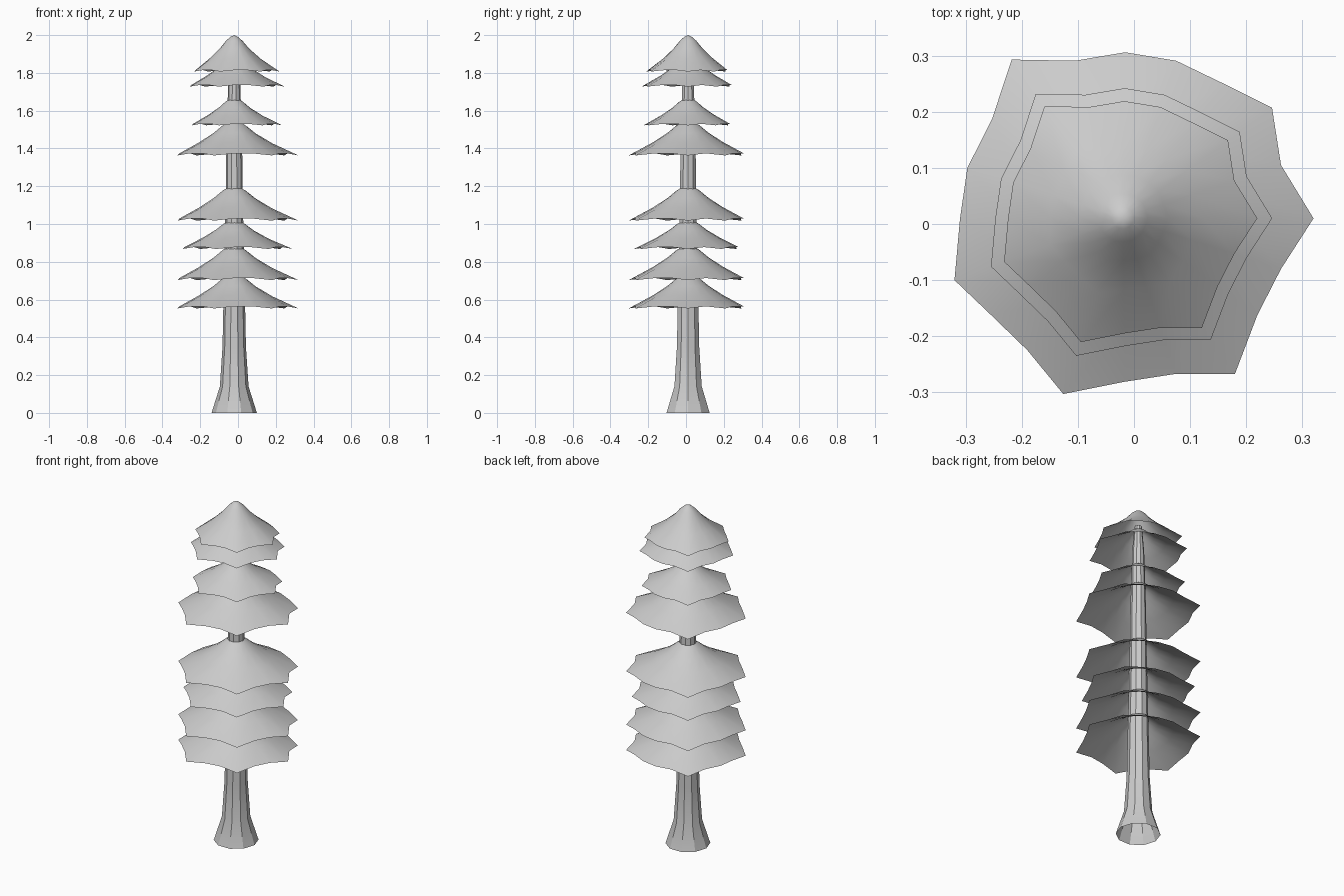
import bpy
import bmesh
import math
from mathutils import Vector

if "Cube" in bpy.data.objects:
    bpy.data.objects.remove(bpy.data.objects["Cube"])

AXIS = Vector((-0.02, 0.011))


def make_material(name, rgb):
    mat = bpy.data.materials.new(name)
    mat.use_nodes = True
    mat.diffuse_color = (*rgb, 1)
    mat.node_tree.nodes["Principled BSDF"].inputs["Base Color"].default_value = (*rgb, 1)
    return mat


GREY = make_material("plain grey", (0.6, 0.6, 0.6))


def loft(name, rings, apex=None, smooth=None):
    """Skin a stack of rings, optionally closed by a point on top."""
    bm = bmesh.new()
    loops = [[bm.verts.new(p) for p in ring] for ring in rings]
    n = len(loops[0])
    for low, high in zip(loops, loops[1:]):
        for i in range(n):
            j = (i + 1) % n
            bm.faces.new((low[i], low[j], high[j], high[i]))
    if apex:
        tip = bm.verts.new(apex)
        for i in range(n):
            bm.faces.new((loops[-1][i], loops[-1][(i + 1) % n], tip))
    mesh = bpy.data.meshes.new(name)
    bm.to_mesh(mesh)
    bm.free()
    mesh.materials.append(GREY)
    obj = bpy.data.objects.new(name, mesh)
    bpy.context.collection.objects.link(obj)
    if smooth:
        bpy.ops.object.select_all(action='DESELECT')
        obj.select_set(True)
        bpy.context.view_layer.objects.active = obj
        bpy.ops.object.shade_smooth_by_angle(angle=math.radians(smooth))
    return obj


# Trunk: flared foot, slow taper, open underneath
SIDES = 10
trunk_profile = [(0.12, 0), (0.076, 0.14), (0.062, 0.35), (0.057, 0.6),
                 (0.046, 1.1), (0.042, 1.4), (0.032, 1.75), (0.02, 1.9)]
loft("trunk", [[(AXIS.x + r * math.cos(math.tau * i / SIDES),
                 AXIS.y + r * math.sin(math.tau * i / SIDES), z)
                for i in range(SIDES)] for r, z in trunk_profile], smooth=25)

# Ragged rim shared by every branch tier
RIM = [(0.32, 0.01), (0.262, 0.105), (0.246, 0.207), (0.16, 0.25), (0.075, 0.291),
       (-0.016, 0.306), (-0.105, 0.291), (-0.218, 0.293), (-0.253, 0.187),
       (-0.297, 0.10), (-0.31, 0.01), (-0.32, -0.10), (-0.255, -0.162),
       (-0.19, -0.225), (-0.126, -0.303), (-0.016, -0.281), (0.075, -0.267),
       (0.18, -0.267), (0.22, -0.162), (0.262, -0.08)]
TIPS = (0, 2, 7, 11, 14, 17)
SLOPE = [(1, 0), (0.62, 0.34), (0.36, 0.62), (0.2, 0.84), (0.09, 0.95)]


def branch_tier(name, base, scale, height):
    offsets = [(Vector(p) - AXIS) * scale for p in RIM]
    mean = sum(o.length for o in offsets) / len(offsets)
    rings = []
    for t, h in SLOPE:
        ring = []
        for i, o in enumerate(offsets):
            # Upper rings become round, the rim droops at its tips
            p = o.normalized().lerp(o / mean, t) * mean * t + AXIS
            lift = (0.003 if i in TIPS else 0.014) * t * scale
            ring.append((p.x, p.y, base + h * height + lift))
        rings.append(ring)
    loft(name, rings, (AXIS.x, AXIS.y, base + height), smooth=50)


# Base height, width scale and cone height, from the ground up
tiers = [(0.55, 1, 0.19), (0.7, 1, 0.19), (0.865, 0.91, 0.16), (1.015, 1, 0.19),
         (1.36, 1, 0.19), (1.52, 0.75, 0.15), (1.725, 0.783, 0.16), (1.805, 0.705, 0.195)]
for number, tier in enumerate(tiers, 1):
    branch_tier(f"branch_tier_{number}", *tier)
